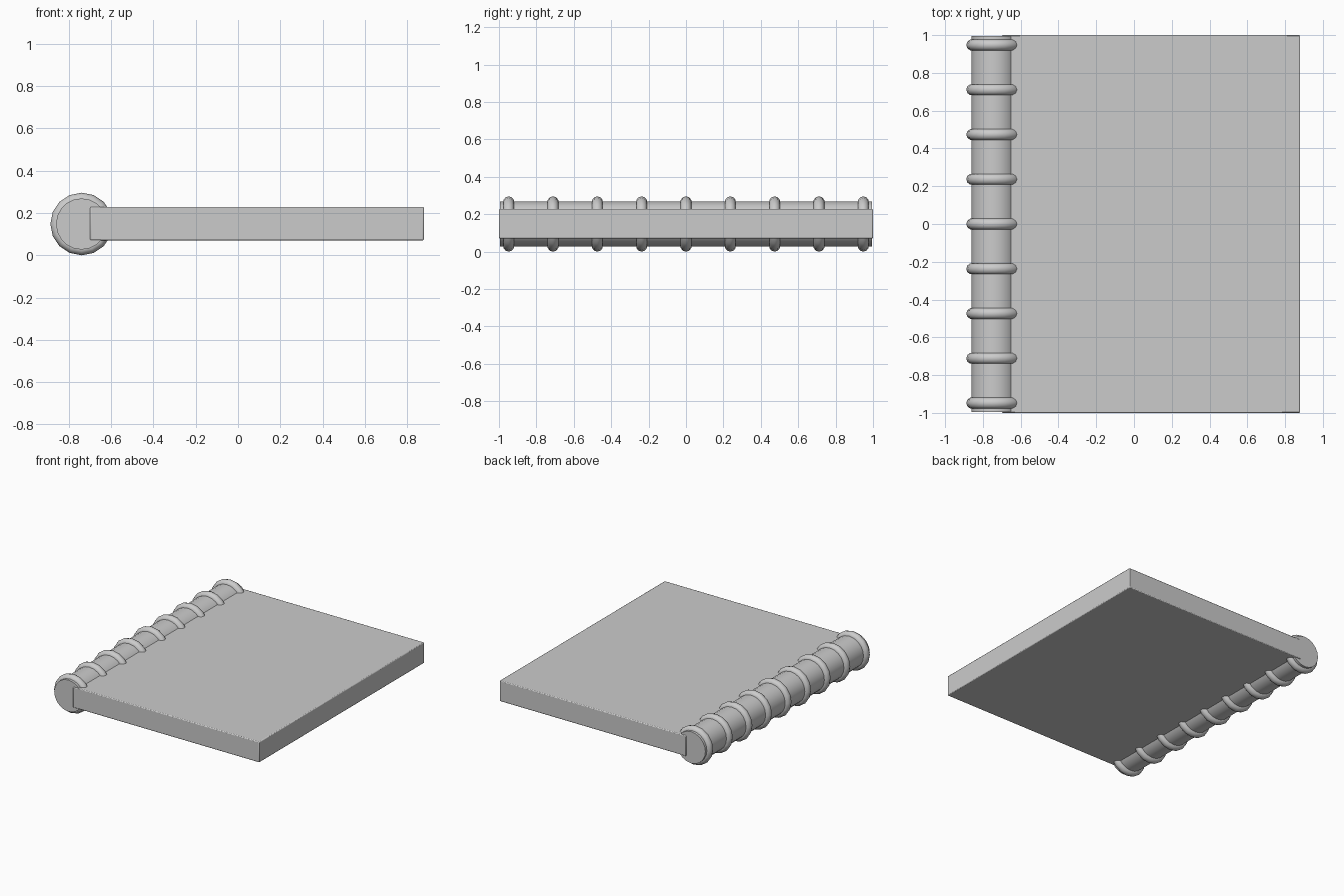
import bpy, math

if "Cube" in bpy.data.objects:
    bpy.data.objects.remove(bpy.data.objects["Cube"])

SPINE_X, MID_Z = -0.74, 0.148


def smooth(ob, angle=35):
    bpy.ops.object.select_all(action='DESELECT')
    ob.select_set(True)
    bpy.context.view_layer.objects.active = ob
    bpy.ops.object.shade_smooth_by_angle(angle=math.radians(angle))


# Flat block of pages and covers, with slightly softened edges
bpy.ops.mesh.primitive_cube_add(size=1, location=(0.09, 0, 0.15))
block = bpy.context.object
block.name = "book_block"
block.scale = (1.58, 2.0, 0.158)
bpy.ops.object.transform_apply(location=False, rotation=False, scale=True)
bevel = block.modifiers.new("soft_edges", 'BEVEL')
bevel.width = 0.006
bevel.segments = 2
smooth(block)

# Round spine along the left edge
bpy.ops.mesh.primitive_cylinder_add(vertices=20, radius=0.121, depth=1.99,
                                    location=(SPINE_X, 0, MID_Z),
                                    rotation=(math.pi / 2, 0, 0))
spine = bpy.context.object
spine.name = "spine"
smooth(spine)

# Nine raised bands around the spine
for i in range(9):
    y = -0.948 + i * 0.237
    bpy.ops.mesh.primitive_torus_add(major_segments=16, minor_segments=10,
                                     major_radius=0.118, minor_radius=0.03,
                                     location=(SPINE_X, y, MID_Z),
                                     rotation=(math.pi / 2, 0, 0))
    band = bpy.context.object
    band.name = f"spine_band_{i + 1}"
    smooth(band, 60)
